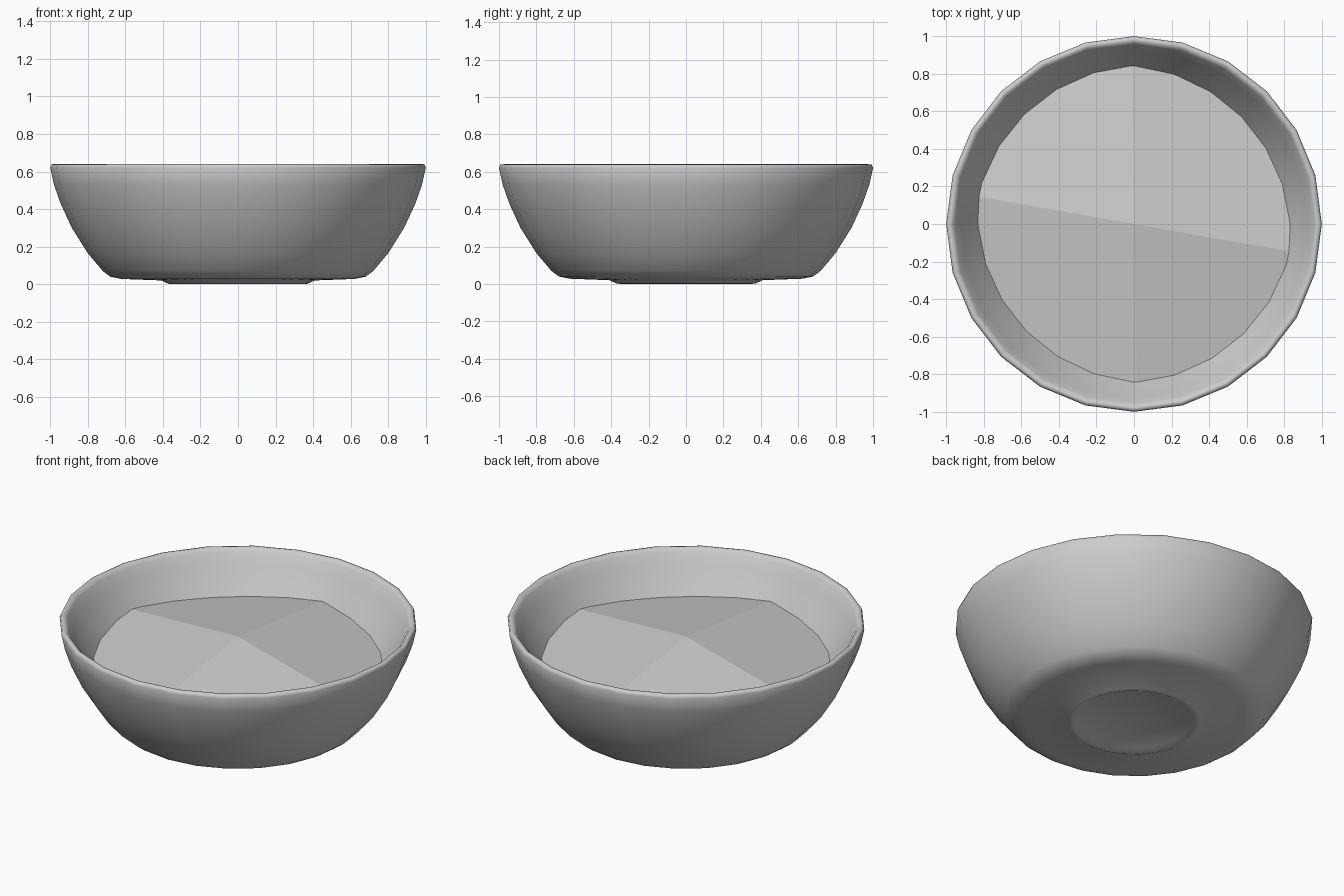
import bpy, bmesh
from math import sin, cos, pi, radians

if "Cube" in bpy.data.objects:
    bpy.data.objects.remove(bpy.data.objects["Cube"])

SIDES = 24


def finish(bm, name):
    bmesh.ops.recalc_face_normals(bm, faces=bm.faces[:])
    me = bpy.data.meshes.new(name)
    bm.to_mesh(me)
    bm.free()
    ob = bpy.data.objects.new(name, me)
    bpy.context.collection.objects.link(ob)
    return ob


# Bowl: one closed profile (foot, outer wall, rim, inner wall) spun round z
profile = [
    (0, 0.012), (0.32, 0.012), (0.345, 0.0), (0.37, 0.002), (0.41, 0.02),
    (0.62, 0.028), (0.68, 0.04), (0.72, 0.07), (0.80, 0.165), (0.885, 0.30),
    (0.945, 0.43), (0.98, 0.53), (1.0, 0.62), (0.993, 0.638), (0.975, 0.64),
    (0.957, 0.62), (0.925, 0.56), (0.875, 0.48), (0.825, 0.40), (0.74, 0.27),
    (0.62, 0.15), (0.42, 0.10), (0, 0.09),
]
bm = bmesh.new()
vs = [bm.verts.new((r, 0, z)) for r, z in profile]
edges = [bm.edges.new(p) for p in zip(vs, vs[1:])]
bmesh.ops.spin(bm, geom=vs + edges, cent=(0, 0, 0), axis=(0, 0, 1),
               angle=2 * pi, steps=SIDES)
bmesh.ops.remove_doubles(bm, verts=bm.verts[:], dist=1e-4)
bowl = finish(bm, "bowl")
for p in bowl.data.polygons:
    p.use_smooth = True

# Filling: shallow four-sided pyramid whose rim is buried in the bowl wall
APEX, FALL, REACH = 0.54, 0.13, 0.88
corners = [-10, 91, 170, 271, 350]


def height(deg):
    for a, b in zip(corners, corners[1:]):
        if a <= deg <= b:
            mid, half = (a + b) / 2, (b - a) / 2
            slope = FALL / cos(radians(half))
            return APEX - REACH * slope * cos(radians(deg - mid))


angles = sorted(set(corners[:-1]) | {i * 15 for i in range(SIDES - 0) if i * 15 < 350})
bm = bmesh.new()
top = bm.verts.new((0, 0, APEX))
ring = [bm.verts.new((REACH * cos(radians(a)), REACH * sin(radians(a)), height(a)))
        for a in angles]
for a, b in zip(ring, ring[1:] + ring[:1]):
    bm.faces.new((top, a, b))
filling = finish(bm, "filling")
